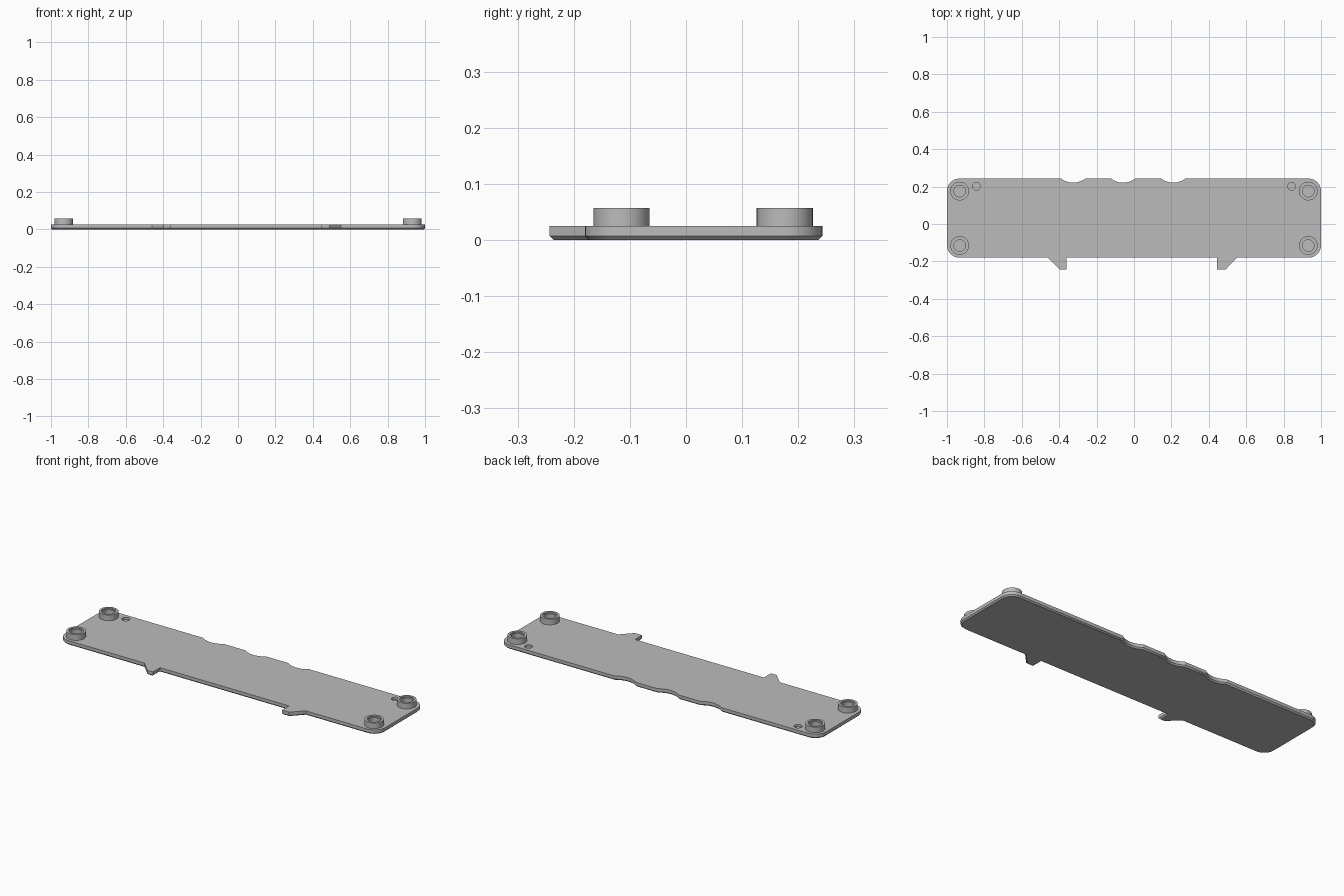
import bpy, bmesh
from math import cos, sin, pi, asin

cube = bpy.data.objects.get("Cube")
if cube:
    bpy.data.objects.remove(cube, do_unlink=True)

grey = bpy.data.materials.new("plain grey")
grey.use_nodes = True
grey.diffuse_color = (0.5, 0.5, 0.5, 1)
grey.node_tree.nodes["Principled BSDF"].inputs["Base Color"].default_value = (0.5, 0.5, 0.5, 1)

FRONT, BACK, TOP, CORNER = -0.18, 0.243, 0.025, 0.067
BEVEL = 0.007
BOSS_X, BOSS_Y = 0.932, (0.176, -0.115)


def finish(bm, name):
    bmesh.ops.recalc_face_normals(bm, faces=bm.faces)
    mesh = bpy.data.meshes.new(name)
    bm.to_mesh(mesh)
    bm.free()
    mesh.materials.append(grey)
    obj = bpy.data.objects.new(name, mesh)
    bpy.context.collection.objects.link(obj)
    return obj


def smooth(obj):
    bpy.ops.object.select_all(action='DESELECT')
    obj.select_set(True)
    bpy.context.view_layer.objects.active = obj
    bpy.ops.object.shade_smooth_by_angle(angle=pi / 6)


def arc(cx, cy, r, start, end, steps):
    return [(cx + r * cos(start + (end - start) * i / steps),
             cy + r * sin(start + (end - start) * i / steps)) for i in range(steps + 1)]


def corner(sx, sy, start):
    cx = sx * (1 - CORNER)
    cy = BACK - CORNER if sy > 0 else FRONT + CORNER
    return arc(cx, cy, CORNER, start, start + pi / 2, 10)


# Plate outline, counterclockwise: front tabs, rounded corners, back scallops
tip = -0.243
outline = corner(-1, -1, pi)
outline += [(-0.46, FRONT), (-0.397, tip), (-0.362, tip), (-0.362, FRONT)]
outline += [(0.445, FRONT), (0.445, tip), (0.49, tip), (0.55, FRONT)]
outline += corner(1, -1, -pi / 2) + corner(1, 1, 0)
half, depth = 0.065, 0.022
radius = (half ** 2 + depth ** 2) / (2 * depth)
spread = asin(half / radius)
for x in (0.21, -0.058, -0.325):
    outline += arc(x, BACK + radius - depth, radius, -pi / 2 + spread, -pi / 2 - spread, 12)
outline += corner(-1, 1, pi / 2)

# Plate body with a bevelled underside
bm = bmesh.new()
face = bm.faces.new([bm.verts.new((x, y, TOP)) for x, y in outline])
ext = bmesh.ops.extrude_face_region(bm, geom=[face], use_keep_orig=True)
lower = [g for g in ext["geom"] if isinstance(g, bmesh.types.BMFace)][0]
for v in lower.verts:
    v.co.z = BEVEL
bmesh.ops.recalc_face_normals(bm, faces=bm.faces)
bmesh.ops.inset_region(bm, faces=[lower], thickness=BEVEL, use_even_offset=True)
for v in lower.verts:
    v.co.z = 0
plate = finish(bm, "plate")

# Blind holes under the bosses and beside the back bosses
bm = bmesh.new()


def drill(x, y, r):
    made = bmesh.ops.create_cone(bm, cap_ends=True, segments=40, radius1=r, radius2=r, depth=0.04)
    bmesh.ops.translate(bm, verts=made["verts"], vec=(x, y, 0.032))


for side in (-1, 1):
    drill(side * 0.843, 0.202, 0.021)
    for y in BOSS_Y:
        drill(side * BOSS_X, y, 0.031)
cutter = finish(bm, "hole_cutter")
cutter.hide_render = True
mod = plate.modifiers.new("holes", 'BOOLEAN')
mod.operation, mod.object, mod.solver = 'DIFFERENCE', cutter, 'EXACT'
bpy.context.view_layer.objects.active = plate
bpy.ops.object.modifier_apply(modifier=mod.name)
bpy.data.objects.remove(cutter, do_unlink=True)
smooth(plate)

# Hollow stepped bosses at the corners
profile = [(0.05, 0.024), (0.05, 0.057), (0.037, 0.057), (0.037, 0.05), (0.031, 0.05), (0.031, 0.024)]


def boss(name, x, y, seg=40):
    bm = bmesh.new()
    rings = [[bm.verts.new((x + r * cos(2 * pi * i / seg), y + r * sin(2 * pi * i / seg), z))
              for i in range(seg)] for r, z in profile]
    for k, a in enumerate(rings):
        b = rings[(k + 1) % len(rings)]
        for i in range(seg):
            j = (i + 1) % seg
            bm.faces.new((a[i], a[j], b[j], b[i]))
    smooth(finish(bm, name))


for side, label in ((1, "left"), (-1, "right")):
    for y, end in zip(BOSS_Y, ("back", "front")):
        boss(f"{end}_{label}_boss", side * BOSS_X, y)
